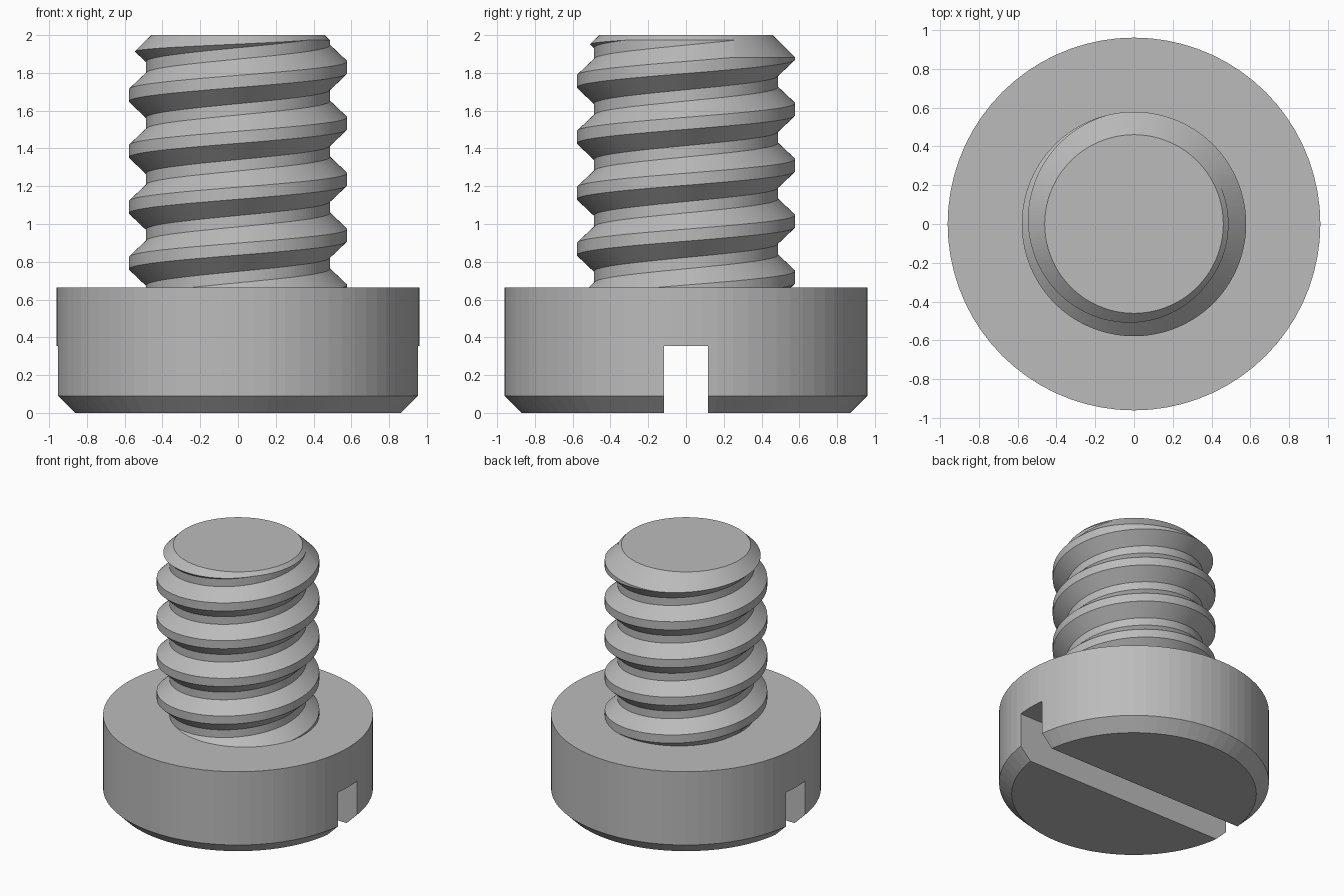
import bpy, bmesh, math

cube = bpy.data.objects.get("Cube")
if cube:
    bpy.data.objects.remove(cube)

steel = bpy.data.materials.new("plain grey steel")
steel.use_nodes = True
grey = (0.5, 0.5, 0.5, 1)
steel.diffuse_color = grey
steel.node_tree.nodes["Principled BSDF"].inputs["Base Color"].default_value = grey


def finish(name, bm):
    """Turn a bmesh into a steel object."""
    bmesh.ops.recalc_face_normals(bm, faces=bm.faces)
    mesh = bpy.data.meshes.new(name)
    bm.to_mesh(mesh)
    bm.free()
    mesh.materials.append(steel)
    obj = bpy.data.objects.new(name, mesh)
    bpy.context.collection.objects.link(obj)
    return obj


def lathe(name, profile, sides):
    """Solid of revolution from (radius, height) points, capped at both ends."""
    bm = bmesh.new()
    rings = [[bm.verts.new((r * math.cos(math.tau * i / sides),
                            r * math.sin(math.tau * i / sides), z))
              for i in range(sides)] for r, z in profile]
    for low, high in zip(rings, rings[1:]):
        for i in range(sides):
            j = (i + 1) % sides
            bm.faces.new((low[i], low[j], high[j], high[i]))
    bm.faces.new(rings[0][::-1])
    bm.faces.new(rings[-1])
    return finish(name, bm)


def boolean(target, tool, operation):
    """Apply a boolean and discard the tool."""
    mod = target.modifiers.new(operation.lower(), "BOOLEAN")
    mod.operation = operation
    mod.solver = "EXACT"
    mod.object = tool
    bpy.context.view_layer.objects.active = target
    bpy.ops.object.modifier_apply(modifier=mod.name)
    bpy.data.objects.remove(tool)


# Head with a chamfered lower rim and a straight driver slot
head = lathe("head", [(0.87, 0), (0.96, 0.09), (0.96, 0.665)], 72)
bm = bmesh.new()
bmesh.ops.create_cube(bm, size=1)
bmesh.ops.scale(bm, vec=(3, 0.235, 0.71), verts=bm.verts)
boolean(head, finish("slot_cutter", bm), "DIFFERENCE")

# Threaded shank: trapezoid profile swept as a right-handed helix
PITCH, CREST, ROOT = 0.296, 0.578, 0.487
FLAT, FLANK = 0.064, 0.086
FIRST, TURNS, SIDES = 0.349, 6, 144
RUNOUT = 14    # columns of the last turn before the groove stops
section = [(CREST, -FLAT / 2), (CREST, FLAT / 2),
           (ROOT, FLAT / 2 + FLANK), (ROOT, PITCH - FLAT / 2 - FLANK)]

bm = bmesh.new()
columns = []
for i in range(SIDES):
    a = math.tau * i / SIDES
    column = []
    for turn in range(TURNS):
        ended = turn == TURNS - 1 and i > RUNOUT
        for r, dz in section:
            r = CREST if ended else r
            z = FIRST + PITCH * (turn + i / SIDES) + dz
            column.append(bm.verts.new((r * math.cos(a), r * math.sin(a), z)))
    columns.append(column)
for left, right in zip(columns, columns[1:]):
    for k in range(len(left) - 1):
        bm.faces.new((left[k], right[k], right[k + 1], left[k + 1]))
# Closing seam joins each turn to the next one
step = len(section)
last, first = columns[-1], columns[0]
for k in range(len(last) - step - 1):
    bm.faces.new((last[k], first[k + step], first[k + step + 1], last[k + 1]))
# Fan caps close the ends of the helix
rim = [e for e in bm.edges if e.is_boundary]
middle = FIRST + PITCH * TURNS / 2
bottom = bm.verts.new((0, 0, FIRST))
top = bm.verts.new((0, 0, FIRST + PITCH * (TURNS + 0.5)))
for e in rim:
    a, b = e.verts
    bm.faces.new((a, b, top if a.co.z > middle else bottom))
EOF_GAP = [e for e in bm.edges if e.is_boundary]
if EOF_GAP:
    bmesh.ops.holes_fill(bm, edges=EOF_GAP)
shank = finish("threaded_shank", bm)

# Trim the shank flat, with a chamfered tip
boolean(shank, lathe("tip_trimmer", [(0.8, 0.6), (0.8, 1.66), (0.46, 2)], 144),
        "INTERSECT")
